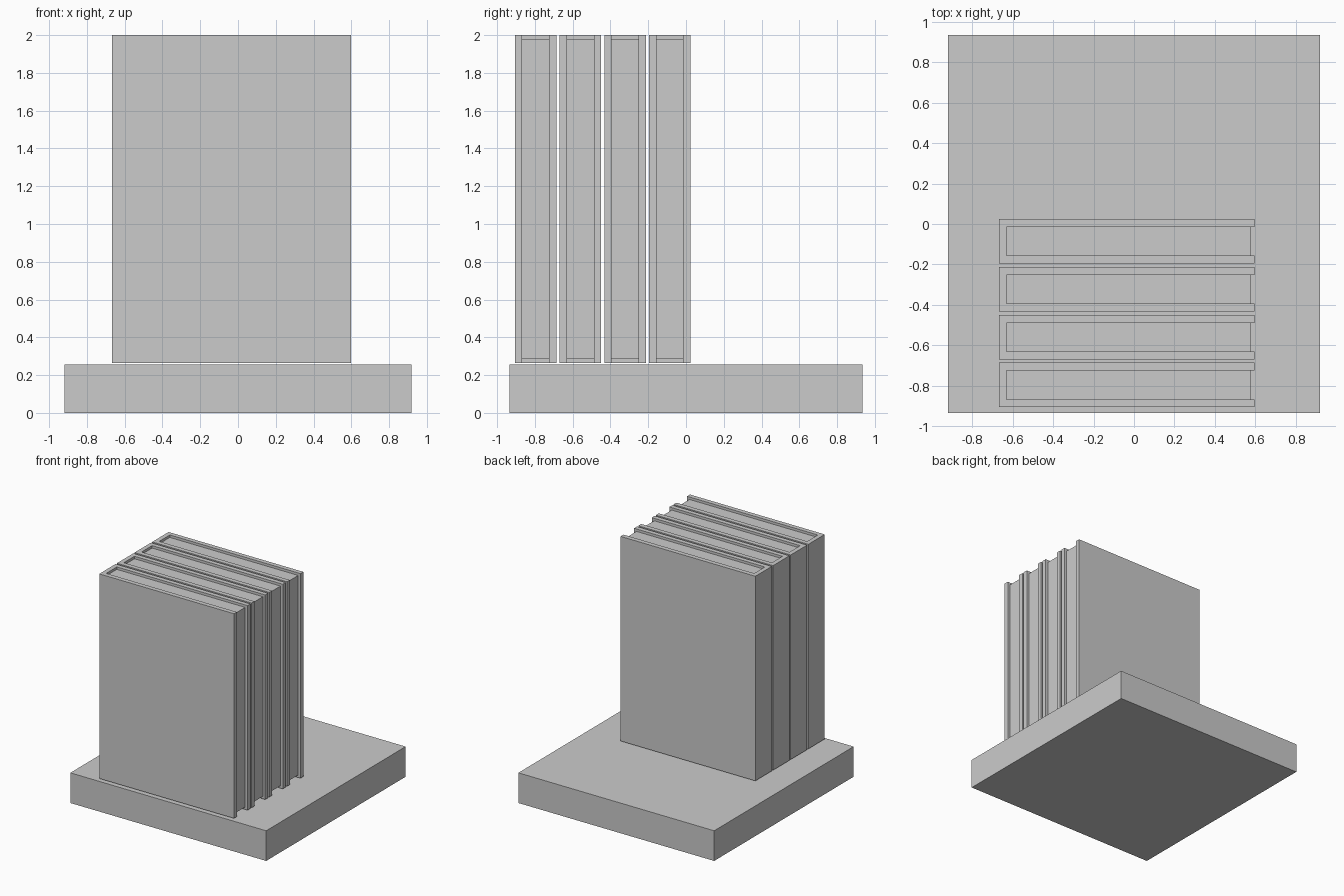
import bpy, bmesh

if "Cube" in bpy.data.objects:
    bpy.data.objects.remove(bpy.data.objects["Cube"])


def prism(name, outline, z0, z1):
    """Extrude an XY outline (counter-clockwise) from z0 to z1."""
    bm = bmesh.new()
    face = bm.faces.new([bm.verts.new((x, y, z0)) for x, y in outline])
    top = bmesh.ops.extrude_face_region(bm, geom=[face])["geom"]
    verts = [v for v in top if isinstance(v, bmesh.types.BMVert)]
    bmesh.ops.translate(bm, verts=verts, vec=(0, 0, z1 - z0))
    bmesh.ops.recalc_face_normals(bm, faces=bm.faces)
    mesh = bpy.data.meshes.new(name)
    bm.to_mesh(mesh)
    bm.free()
    obj = bpy.data.objects.new(name, mesh)
    bpy.context.collection.objects.link(obj)
    return obj


def rect(x0, x1, y0, y1):
    return [(x0, y0), (x1, y0), (x1, y1), (x0, y1)]


# Base slab
prism("base", rect(-0.919, 0.919, -0.935, 0.935), 0.0, 0.256)

# Row of four upright books, spines facing -x
X0, X1 = -0.668, 0.597      # spine to cover edge
HALF, PAGE = 0.110, 0.071   # half thickness of book and of page block
SPINE, FORE = -0.63, 0.575  # page block ends
for i in range(4):
    y = -0.796 + i * 0.2367
    # U-shaped cover: two boards joined by the spine
    prism(f"book_cover_{i + 1}", [
        (X0, y - HALF), (X1, y - HALF), (X1, y - PAGE), (SPINE, y - PAGE),
        (SPINE, y + PAGE), (X1, y + PAGE), (X1, y + HALF), (X0, y + HALF),
    ], 0.264, 2.0)
    # Page block recessed within the cover
    prism(f"book_pages_{i + 1}", rect(SPINE, FORE, y - PAGE, y + PAGE), 0.285, 1.979)
